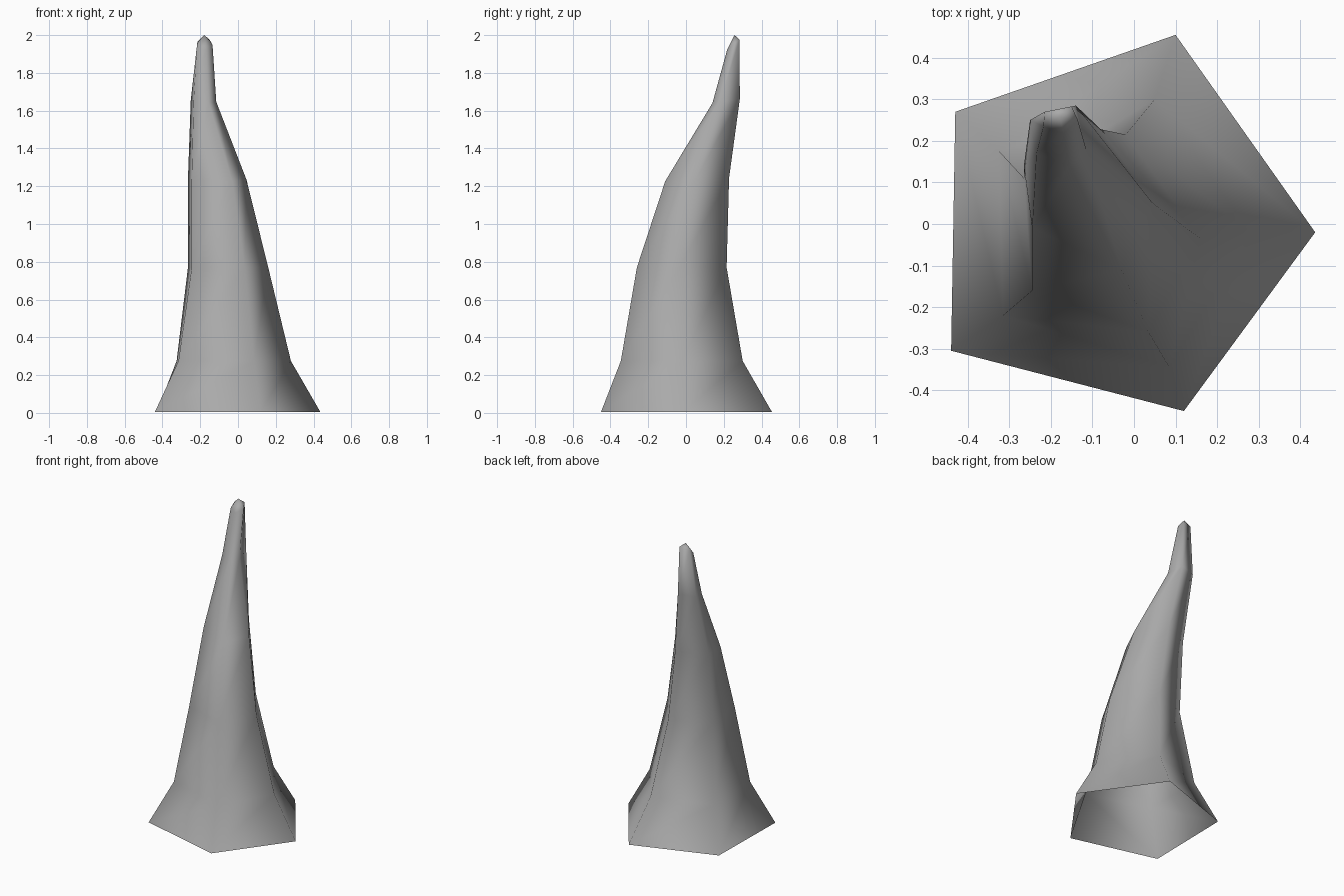
import bpy
import bmesh

default_cube = bpy.data.objects.get("Cube")
if default_cube:
    bpy.data.objects.remove(default_cube, do_unlink=True)


def make_material(name, colour):
    material = bpy.data.materials.new(name)
    material.use_nodes = True
    material.diffuse_color = colour
    shader = next(n for n in material.node_tree.nodes if n.type == "BSDF_PRINCIPLED")
    shader.inputs["Base Color"].default_value = colour
    return material


# Height of each ring, and how much it tilts upward toward the back
ring_heights = [0.005, 0.275, 0.77, 1.235, 1.65, 1.95]
ring_tilts = [0, 0, 0, 0.05, 0.15, 0.8]

# The five ridges of the horn as seen from above, from base to tip
ridges = {
    "left": [(.436, -.02), (.28, -.02), (.16, -.035), (.045, .05), (-.115, .18), (-.135, .25)],
    "back_left": [(.1, .455), (.05, .3), (-.02, .215), (-.08, .228), (-.14, .285), (-.15, .283)],
    "back_right": [(-.43, .27), (-.325, .175), (-.265, .11), (-.265, .14), (-.25, .25), (-.215, .27)],
    "front_right": [(-.44, -.305), (-.315, -.22), (-.245, -.16), (-.245, -.01), (-.235, .17), (-.218, .235)],
    "front_left": [(.12, -.45), (.085, -.345), (.035, -.26), (-.03, -.11), (-.155, .14), (-.17, .218)],
}
tip_position = (-.178, .257, 2)

# Raise the rings
horn_mesh = bmesh.new()
rings = []
for level, (height, tilt) in enumerate(zip(ring_heights, ring_tilts)):
    points = [path[level] for path in ridges.values()]
    middle = sum(y for x, y in points) / len(points)
    rings.append([horn_mesh.verts.new((x, y, height + tilt * (y - middle)))
                  for x, y in points])

# Skin the sides, leaving the base open
sides = len(ridges)
for lower, upper in zip(rings, rings[1:]):
    for i in range(sides):
        j = (i + 1) % sides
        horn_mesh.faces.new((lower[i], lower[j], upper[j], upper[i]))

# Close the blunt tip
tip = horn_mesh.verts.new(tip_position)
for i in range(sides):
    horn_mesh.faces.new((rings[-1][i], rings[-1][(i + 1) % sides], tip))

for face in horn_mesh.faces:
    face.smooth = True

mesh = bpy.data.meshes.new("horn_spike")
horn_mesh.to_mesh(mesh)
horn_mesh.free()
mesh.materials.append(make_material("stone grey", (0.4, 0.4, 0.4, 1)))
horn = bpy.data.objects.new("horn_spike", mesh)
bpy.context.collection.objects.link(horn)
